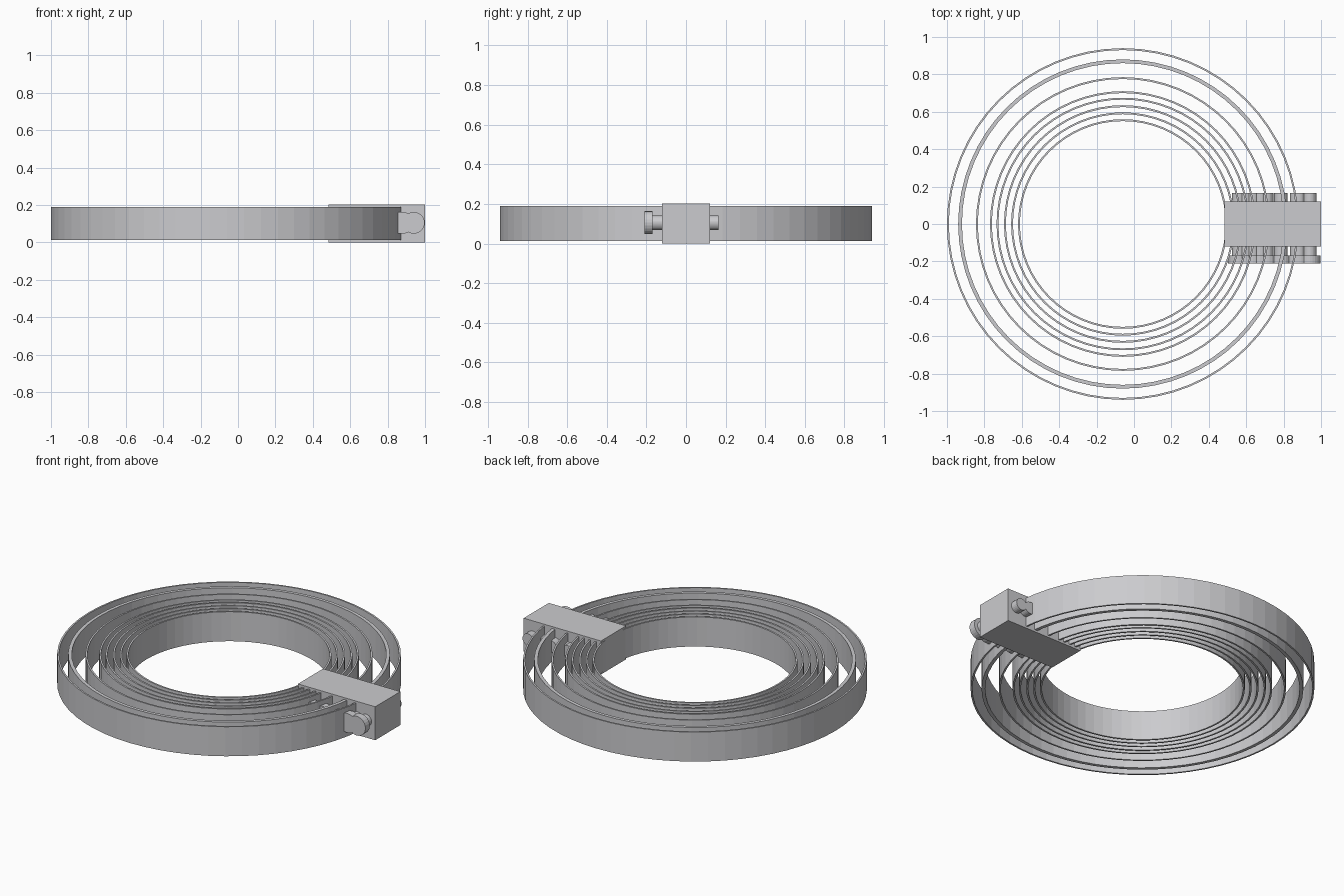
import bpy, bmesh, math
from mathutils import Matrix

if "Cube" in bpy.data.objects:
    bpy.data.objects.remove(bpy.data.objects["Cube"], do_unlink=True)

steel = bpy.data.materials.new("brushed steel grey")
steel.use_nodes = True
colour = (0.6, 0.6, 0.62, 1)
steel.diffuse_color = colour
steel.node_tree.nodes["Principled BSDF"].inputs["Base Color"].default_value = colour

CENTRE_X = -0.06
SCREW_Z = 0.105
RADII = [0.94, 0.88, 0.87, 0.785, 0.71, 0.675, 0.635, 0.597, 0.56]


def finish(bm, name):
    bmesh.ops.recalc_face_normals(bm, faces=bm.faces)
    mesh = bpy.data.meshes.new(name)
    bm.to_mesh(mesh)
    bm.free()
    mesh.materials.append(steel)
    obj = bpy.data.objects.new(name, mesh)
    bpy.context.collection.objects.link(obj)
    return obj


def band(name, radius, thickness=0.01, z0=0.012, z1=0.19, sides=64):
    # Thin hoop: a rectangular section spun around the vertical axis
    bm = bmesh.new()
    inner = radius - thickness
    section = [(inner, z0), (radius, z0), (radius, z1), (inner, z1)]
    verts = [bm.verts.new((CENTRE_X + r, 0, z)) for r, z in section]
    edges = [bm.edges.new((verts[i], verts[(i + 1) % 4])) for i in range(4)]
    bmesh.ops.spin(bm, geom=verts + edges, cent=(CENTRE_X, 0, 0), axis=(0, 0, 1),
                   angle=math.tau, steps=sides, use_merge=True)
    bmesh.ops.remove_doubles(bm, verts=bm.verts, dist=0.0001)
    return finish(bm, name)


def rod(name, x, radius, y0, y1, sides=24):
    # Cylinder lying along y
    bm = bmesh.new()
    place = Matrix.Translation((x, (y0 + y1) / 2, SCREW_Z)) @ Matrix.Rotation(math.pi / 2, 4, 'X')
    bmesh.ops.create_cone(bm, cap_ends=True, segments=sides, radius1=radius,
                          radius2=radius, depth=y1 - y0, matrix=place)
    return finish(bm, name)


# One hoop and one tightening screw per clamp size
for i, radius in enumerate(RADII, 1):
    band(f"clamp_band_{i}", radius)
    x = CENTRE_X + radius + 0.06
    rod(f"screw_shaft_{i}", x, 0.036, -0.17, 0.165)
    rod(f"screw_head_{i}", x, 0.058, -0.21, -0.168)

# Merged screw housings form one block across all the bands
bm = bmesh.new()
bmesh.ops.create_cube(bm, size=1, matrix=Matrix.Translation((0.742, 0, 0.101))
                      @ Matrix.Diagonal((0.516, 0.24, 0.202, 1)))
finish(bm, "screw_housing")
